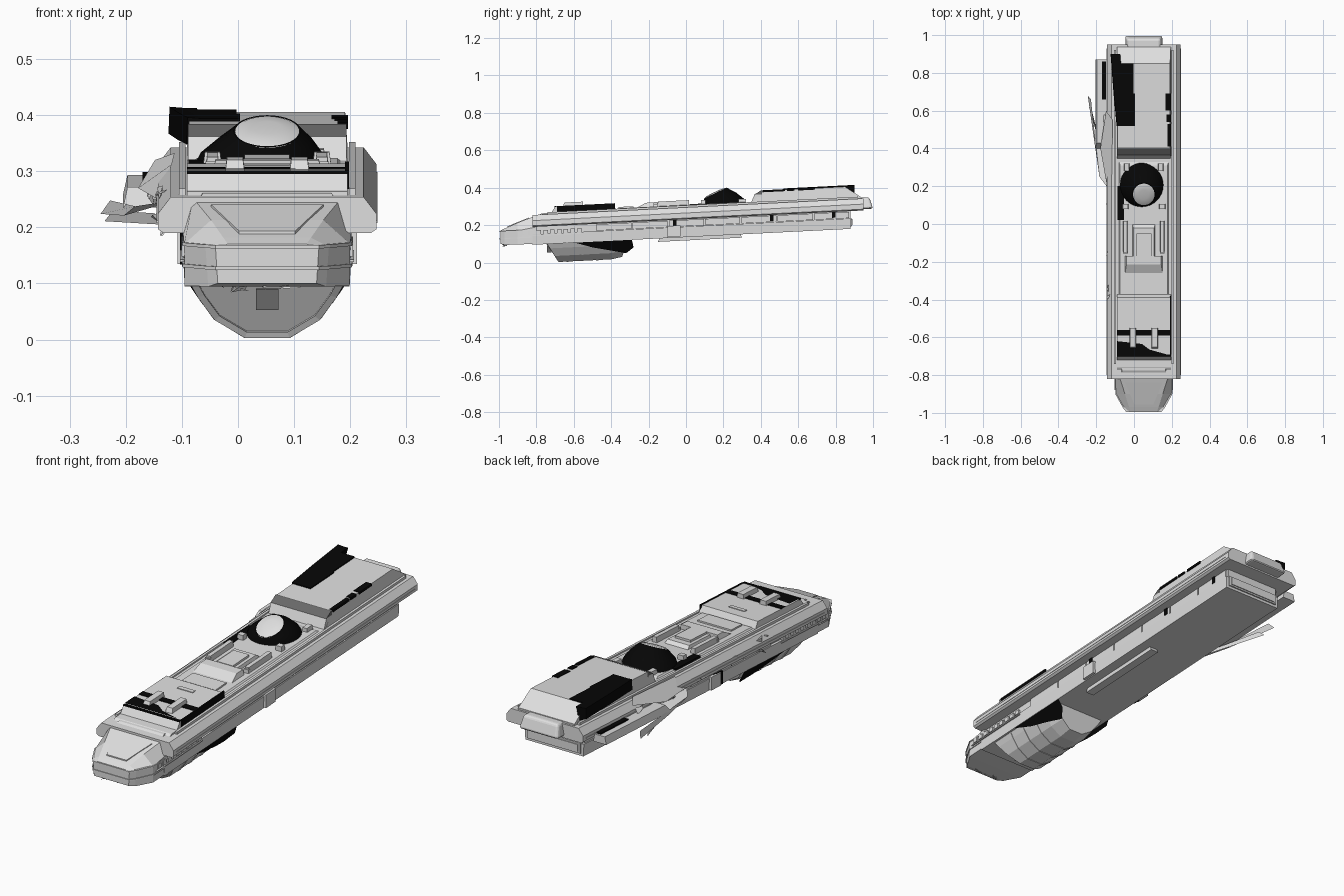
import bpy, math, random
from mathutils import Vector

cube = bpy.data.objects.get("Cube")
if cube:
    bpy.data.objects.remove(cube)
random.seed(4)
CX, SLOPE = 0.052, 0.05      # hull axis and upward pitch toward the stern


def material(name, v):
    m = bpy.data.materials.new(name)
    m.use_nodes = True
    m.diffuse_color = (v, v, v, 1)
    m.node_tree.nodes["Principled BSDF"].inputs["Base Color"].default_value = (v, v, v, 1)
    return m


GREY = material("hull grey", 0.74)
DARK = material("panel dark grey", 0.14)
BLACK = material("scorched black", 0.002)


def make(name, verts, faces, mat):
    """Mesh in hull coordinates (x from the axis), pitched into place."""
    me = bpy.data.meshes.new(name)
    me.from_pydata([(x + CX, y, z + SLOPE * y) for x, y, z in verts], [], faces)
    me.materials.append(mat)
    ob = bpy.data.objects.new(name, me)
    bpy.context.collection.objects.link(ob)
    bpy.context.view_layer.objects.active = ob
    ob.select_set(True)
    bpy.ops.object.mode_set(mode='EDIT')
    bpy.ops.mesh.select_all(action='SELECT')
    bpy.ops.mesh.normals_make_consistent(inside=False)
    bpy.ops.object.mode_set(mode='OBJECT')
    ob.select_set(False)
    return ob


def loft(name, rings, mat=GREY):
    n = len(rings[0])
    faces = [(i * n + j, i * n + (j + 1) % n, (i + 1) * n + (j + 1) % n, (i + 1) * n + j)
             for i in range(len(rings) - 1) for j in range(n)]
    faces += [tuple(range(n)), tuple(range((len(rings) - 1) * n, len(rings) * n))]
    return make(name, [p for r in rings for p in r], faces, mat)


def block(name, x, y, z, mat=GREY, front=0, back=0, side=0):
    """Box from ranges, with the top edge drawn in at front, back and sides."""
    rings = [[(x[0] + s, y[0] + f, h), (x[1] - s, y[0] + f, h),
              (x[1] - s, y[1] - b, h), (x[0] + s, y[1] - b, h)]
             for h, f, b, s in ((z[0], 0, 0, 0), (z[1], front, back, side))]
    return loft(name, rings, mat)


def pair(name, x, y, z, mat=GREY, **kw):
    for label, r in (("left", x), ("right", (-x[1], -x[0]))):
        block(label + "_" + name, r, y, z, mat, **kw)


def mirror_profile(half):
    return half + [(-x, z) for x, z in reversed(half)]


def extrude(name, half, y0, y1):
    return loft(name, [[(x, y, z) for x, z in mirror_profile(half)] for y in (y0, y1)])


# Main hull: lower box, recessed waist, wide chamfered flange
extrude("lower_hull", [(.147, .136), (.15, .192)], -.82, .88)
extrude("hull_waist", [(.138, .19), (.138, .235)], -.82, .88)
extrude("flange", [(.185, .231), (.195, .238), (.195, .265), (.172, .295)], -.82, .95)
block("deck", (-.143, .143), (-.78, .94), (.29, .302), front=.02)
pair("flange_line", (.194, .197), (-.8, .93), (.248, .252))
pair("deck_rail", (.146, .157), (-.74, .92), (.293, .306))

# Nose: faceted loft with band lines and a raised hood
nose = []
for y, wb, wm, wt, zb, zm, zt in ((-.8, .147, .15, .132, .141, .23, .292),
                                  (-.9, .147, .148, .1, .141, .215, .258),
                                  (-.97, .105, .11, .078, .143, .214, .23),
                                  (-.993, .088, .092, .07, .15, .212, .22)):
    nose.append([(x, y, z) for x, z in mirror_profile([(wb, zb), (wm, zm), (wt, zt)])])
loft("nose", nose)
plan = [(.152, -.82), (.151, -.9), (.112, -.971), (.092, -.996)]
for name, z in (("upper_nose_band", .212), ("lower_nose_band", .174)):
    loft(name, [[(x, y, h) for x, y in mirror_profile(plan)] for h in (z, z + .006)])


def hood(y, w, lift):
    return (w, y, .292 - .36 * (-.8 - y) + lift)


loft("hood_panel", [[hood(-.955, -.05, h), hood(-.955, .05, h), hood(-.84, .1, h), hood(-.84, -.1, h)]
                    for h in (-.006, .005)])

# Hull side details: window row, long panels, brackets
for i in range(9):
    y = -.87 + i * .036
    pair("side_window_%d" % i, (.144, .153), (y, y + .024), (.192, .212))
pair("window_sill", (.144, .155), (-.88, -.55), (.182, .187))
for i in range(7):
    y = -.48 + i * .194
    pair("side_panel_%d" % i, (.13, .147), (y, y + .188), (.194, .228))
for i, y in enumerate((-.07, .45, .78)):
    pair("flange_bracket_%d" % i, (.13, .15), (y, y + .018), (.2, .234), BLACK)
pair("flank_box", (.14, .16), (-.1, -.03), (.14, .2))
block("keel_plate", (.06, .1), (-.15, .3), (.118, .14), front=.01, back=.01)

# Stern: rounded pod and framed rear panel
pod = block("stern_pod", (-.1, .1), (.92, 1.0), (.238, .3), back=.02, side=.012)
bev = pod.modifiers.new("Bevel", 'BEVEL')
bev.width, bev.segments = .012, 3
block("stern_frame", (-.135, .135), (.875, .886), (.148, .195))
block("stern_panel", (-.125, .125), (.88, .89), (.155, .188))

# Rear superstructure with burnt patches
block("rear_block", (-.143, .143), (.36, .94), (.3, .363), front=.04, back=.09, side=.004)
block("rear_block_face", (-.141, .141), (.348, .4), (.302, .345), front=.018)
block("rear_block_brow", (-.141, .141), (.364, .405), (.344, .364), DARK, front=.034)
for i, (x0, x1, y0, y1) in enumerate(((-.145, -.125, .84, .9), (-.145, -.055, .68, .85),
                                      (-.14, -.048, .52, .69))):
    block("burnt_rear_sheet_%d" % i, (x0, x1), (y0, y1), (.36, .368), BLACK)
loft("burnt_rear_flap", [[(x + dx, y, z) for x, z in ((-.174, .37), (-.125, .366),
                                                      (-.138, .305), (-.176, .322))]
                         for dx, y in ((0, .9), (.015, .7), (.032, .52))], BLACK)
for i, (x0, y0, y1) in enumerate(((.125, .41, .53), (.12, .54, .58), (.115, .6, .69))):
    block("burnt_edge_%d" % i, (x0, .144), (y0, y1), (.355, .366), BLACK)


# Domed turret with tilted light cap
def ring(r, cx, cy, z, tilt):
    return [(cx + r * math.cos(a), cy + r * math.sin(a), z + tilt * math.sin(a))
            for a in (i * math.tau / 32 for i in range(32))]


dome = loft("deck_dome", [ring(.118, -.012, .208, .3, 0), ring(.108, -.01, .2, .324, .003),
                          ring(.085, -.004, .181, .346, .016), ring(.06, 0, .158, .364, .025)], BLACK)
cap = loft("dome_cap", [ring(.06, 0, .157, .362, .025), ring(.05, 0, .156, .367, .021),
                        ring(.025, 0, .155, .37, .01)])
for ob in (dome, cap):
    ob.select_set(True)
    bpy.context.view_layer.objects.active = ob
    bpy.ops.object.shade_smooth_by_angle()
    ob.select_set(False)
pair("dome_clamp", (.075, .105), (.28, .32), (.3, .325), side=.004)
pair("dome_foot", (.08, .115), (.08, .105), (.3, .33), side=.004)
block("burnt_deck_strip", (-.14, -.105), (.02, .2), (.302, .311), BLACK)

# Middle deck machinery
block("mid_deck", (-.135, .135), (-.37, .34), (.298, .308), side=.01, back=.03)
block("wedge_housing", (-.1, .1), (-.265, -.17), (.305, .33), front=.05, side=.008)
block("centre_bed", (-.06, .06), (-.18, .0), (.305, .322), back=.02, side=.005)
block("centre_panel", (-.04, .04), (-.17, -.05), (.32, .332))
block("low_plate", (-.085, .085), (-.36, -.28), (.305, .315))
pair("deck_beam", (.085, .11), (-.15, .015), (.305, .333), side=.003)
pair("beam_foot", (.085, .11), (-.155, -.145), (.305, .325))

# Front superstructure with bars and burns
block("front_block", (-.143, .143), (-.725, -.37), (.296, .333), front=.025, back=.02)
block("front_step", (-.12, .12), (-.795, -.73), (.29, .3), front=.02, side=.005)
block("front_block_brow", (-.143, .143), (-.702, -.69), (.33, .336), BLACK)
make("burnt_front_patch", [(-.143, -.69, .338), (.12, -.69, .338), (.03, -.665, .338), (-.01, -.635, .338),
                           (-.143, -.62, .338)], [(0, 1, 2, 3, 4)], BLACK)
block("burnt_front_band", (-.143, .14), (-.59, -.56), (.331, .336), BLACK)
block("burnt_front_side", (.139, .146), (-.69, -.38), (.303, .336), BLACK)
pair("front_bar", (.04, .075), (-.66, -.55), (.33, .353), front=.01, side=.003)
block("front_hatch", (-.04, .04), (-.46, -.44), (.33, .336))

# Belly pod: faceted half barrel with a recessed, raked face
belly = [(.14, .142), (.124, .112), (.094, .07), (.04, .037)]


def belly_ring(y, k, rake):
    return [(x * k, y + rake * (.142 - z), .142 - (.142 - z) * k) for x, z in mirror_profile(belly)]


loft("belly_pod", [belly_ring(-.71, .9, .6), belly_ring(-.75, .9, .6), belly_ring(-.745, 1, .6),
                   belly_ring(-.4, 1, 0), belly_ring(-.31, .9, -.3)])
for i, y in enumerate((-.64, -.56, -.48)):
    loft("belly_rib_%d" % i, [belly_ring(y, 1.02, 0), belly_ring(y + .012, 1.02, 0)])
block("belly_window", (-.02, .02), (-.742, -.72), (.09, .127), DARK)
for s in (-1, 1):
    make("burnt_belly_%s" % ("right" if s < 0 else "left"),
         [(s * .146, -.6, .138), (s * .146, -.29, .138), (s * .128, -.28, .095), (s * .1, -.32, .066),
          (s * .116, -.4, .084), (s * .128, -.5, .106)], [(0, 1, 2, 3, 4, 5)], BLACK)

# Torn plating on the right flank
block("torn_sponson", (-.257, -.19), (.4, .87), (.215, .25), front=.03, side=.008)
block("sponson_burn", (-.222, -.2), (.66, .86), (.248, .256), BLACK)
make("torn_flare", [(-.297, .68, .19), (-.28, .66, .215), (-.235, .25, .225), (-.19, .19, .235),
                    (-.19, .4, .22), (-.255, .42, .2)], [(0, 1, 2, 5), (2, 3, 4, 5)], GREY)
make("torn_strip", [(-.29, .62, .18), (-.275, .6, .2), (-.2, .3, .21), (-.19, .3, .19)], [(0, 1, 2, 3)], GREY)
make("torn_skin", [(-.195, .2, .24), (-.23, .4, .25), (-.2, .6, .29), (-.165, .55, .305), (-.17, .25, .3)],
     [(0, 1, 2, 3, 4)], GREY)
block("flank_burn", (-.155, -.145), (-.12, -.04), (.14, .2), BLACK)
for i in range(18):
    y = random.uniform(-.66, .6)
    c = Vector((-.185 - .015 * (y > .1), y, random.uniform(.21, .28)))
    pts = [c + Vector((random.uniform(-.015, .018), random.uniform(-.028, .028), random.uniform(-.016, .016)))
           for _ in range(4)]
    make("shard_%d" % i, pts, [(0, 1, 2), (0, 2, 3), (0, 1, 3)], GREY)
for i in range(10):
    c = Vector((random.uniform(-.1, .04), -.965, .145))
    make("nose_shard_%d" % i, [c + Vector((random.uniform(-.025, .025), random.uniform(-.02, .01),
         random.uniform(-.012, .014))) for _ in range(3)], [(0, 1, 2)], GREY)
